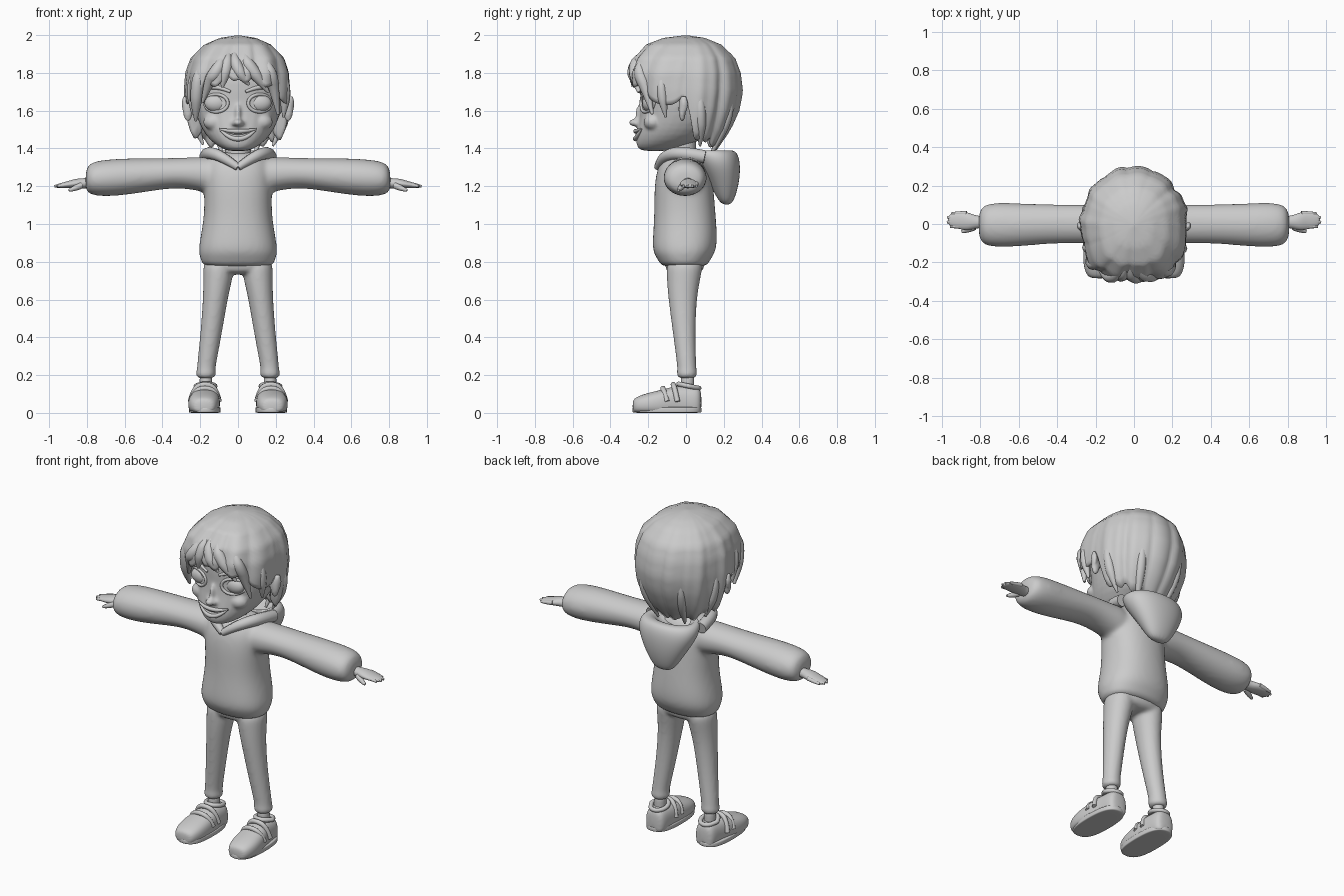
import bpy, bmesh, math
from mathutils import Vector

cube = bpy.data.objects.get("Cube")
if cube:
    bpy.data.objects.remove(cube)

grey = bpy.data.materials.new("plain grey")
grey.use_nodes = True
GREY = (0.6, 0.6, 0.6, 1)
grey.diffuse_color = GREY
grey.node_tree.nodes["Principled BSDF"].inputs["Base Color"].default_value = GREY


def link(name, mesh):
    mesh.materials.clear()
    mesh.materials.append(grey)
    mesh.shade_smooth()
    ob = bpy.data.objects.new(name, mesh)
    bpy.context.scene.collection.objects.link(ob)
    return ob


def loft(bm, axis, rings, power=2, floor=-9, n=16):
    """Skin superellipse rings (position, centre u, centre v, radius u, radius v)."""
    loops = []
    for pos, cu, cv, ru, rv in rings:
        loop = []
        for i in range(n):
            a = math.tau * i / n
            c, s = math.cos(a), math.sin(a)
            u = cu + ru * math.copysign(abs(c) ** (2 / power), c)
            v = max(floor, cv + rv * math.copysign(abs(s) ** (2 / power), s))
            co = {"X": (pos, u, v), "Y": (u, pos, v), "Z": (u, v, pos)}[axis]
            loop.append(bm.verts.new(co))
        loops.append(loop)
    skin(bm, loops)


def skin(bm, loops):
    n = len(loops[0])
    for a, b in zip(loops, loops[1:]):
        for i in range(n):
            j = (i + 1) % n
            bm.faces.new((a[i], a[j], b[j], b[i]))
    bm.faces.new(loops[0][::-1])
    bm.faces.new(loops[-1])


def finish(name, bm, mirror=False, subdiv=2, voxel=0, smooth=0):
    bmesh.ops.recalc_face_normals(bm, faces=bm.faces)
    mesh = bpy.data.meshes.new(name)
    bm.to_mesh(mesh)
    bm.free()
    ob = link(name, mesh)
    if mirror:
        m = ob.modifiers.new("mirror", "MIRROR")
        m.use_mirror_merge = False
    if subdiv:
        m = ob.modifiers.new("subdivision", "SUBSURF")
        m.levels = m.render_levels = subdiv
    if voxel:
        m = ob.modifiers.new("blend", "REMESH")
        m.mode, m.voxel_size, m.use_smooth_shade = "VOXEL", voxel, True
        m = ob.modifiers.new("soften", "SMOOTH")
        m.factor, m.iterations = 0.5, smooth
    return ob


def tube(name, points, radius, taper=(1,), cyclic=False, both=False):
    """Round smooth strand through points; both adds the mirrored twin."""
    for side, label in ((1, "left_"), (-1, "right_")) if both else ((1, ""),):
        cu = bpy.data.curves.new(label + name, "CURVE")
        cu.dimensions, cu.bevel_depth, cu.bevel_resolution = "3D", radius, 3
        cu.use_fill_caps = True
        sp = cu.splines.new("NURBS")
        sp.points.add(len(points) - 1)
        sp.order_u, sp.use_endpoint_u, sp.use_cyclic_u = 3, True, cyclic
        for i, (p, co) in enumerate(zip(sp.points, points)):
            p.co = (co[0] * side, co[1], co[2], 1)
            p.radius = taper[i % len(taper)]
        tmp = bpy.data.objects.new("strand", cu)
        link(label + name, bpy.data.meshes.new_from_object(tmp)).name = label + name
        bpy.data.objects.remove(tmp)


def ball(bm, centre, size):
    made = bmesh.ops.create_uvsphere(bm, u_segments=24, v_segments=16, radius=1)["verts"]
    bmesh.ops.scale(bm, vec=size, verts=made)
    bmesh.ops.translate(bm, vec=centre, verts=made)


def lookup(table, x):
    for a, b in zip(table, table[1:]):
        if x <= b[0]:
            k = max(0, (x - a[0]) / (b[0] - a[0]))
            k = k * k * (3 - 2 * k) if len(a) == 2 else k
            return [p + (q - p) * k for p, q in zip(a[1:], b[1:])]
    return list(table[-1][1:])


# Sweater: torso and both sleeves blended into one cloth surface
bm = bmesh.new()
loft(bm, "Z", [(.775, 0, -.01, .17, .11), (.785, 0, -.01, .195, .13), (.81, 0, -.01, .2, .14),
               (.85, 0, -.01, .215, .17), (.92, 0, -.005, .205, .175), (1.05, 0, -.005, .18, .165),
               (1.2, 0, -.012, .185, .16), (1.3, 0, -.01, .185, .145), (1.36, 0, -.005, .15, .11),
               (1.385, 0, 0, .09, .07)], 2.3)
for s in (1, -1):
    loft(bm, "X", [(s * x, y, z, ry, rz) for x, y, z, ry, rz in (
        (.08, 0, 1.25, .11, .11), (.2, 0, 1.265, .105, .092), (.32, 0, 1.272, .102, .08),
        (.45, 0, 1.262, .105, .088), (.6, -.005, 1.25, .115, .1), (.72, -.005, 1.242, .12, .1),
        (.79, -.005, 1.24, .105, .085), (.808, -.005, 1.23, .06, .05))])
finish("sweater", bm, voxel=.012, smooth=12)

# Hood hanging behind and collar around the neck
bm = bmesh.new()
loft(bm, "Z", [(1.1, 0, .215, .05, .025), (1.15, 0, .21, .09, .055), (1.23, 0, .2, .14, .085),
               (1.31, 0, .175, .185, .115), (1.365, 0, .155, .19, .125), (1.395, 0, .14, .165, .115),
               (1.385, 0, .12, .125, .075), (1.33, 0, .11, .09, .05)], 2.2)
finish("hood", bm)
tube("collar", [(0, -.15, 1.3), (.05, -.135, 1.335), (.12, -.09, 1.372), (.165, 0, 1.375), (.17, .1, 1.355)],
     .032, (.6, .8, 1, 1.1, 1.1), both=True)

# Trousers, blended at the hips
bm = bmesh.new()
loft(bm, "Z", [(.84, 0, -.01, .17, .11), (.77, 0, -.005, .185, .108), (.73, 0, -.01, .165, .085)], 2.3)
for s in (1, -1):
    loft(bm, "Z", [(z, s * x, y, rx, ry) for z, x, y, rx, ry in (
        (.82, .1, -.005, .085, .1), (.74, .103, -.01, .083, .095), (.62, .118, -.02, .067, .078),
        (.42, .142, -.01, .058, .06), (.26, .166, .003, .051, .052), (.225, .169, .005, .05, .052),
        (.205, .17, .005, .056, .058), (.18, .17, .005, .045, .047))])
finish("trousers", bm, voxel=.01, smooth=6)

# Ankles, shoes, soles and straps
bm = bmesh.new()
loft(bm, "Z", [(z, .17, .008, .034, .036) for z in (.08, .12, .16, .21)])
finish("ankles", bm, True)
bm = bmesh.new()
loft(bm, "Y", [(-.283, .182, .035, .04, .03), (-.265, .182, .04, .068, .045), (-.2, .182, .045, .086, .063),
               (-.12, .178, .05, .085, .075), (-.05, .172, .055, .075, .092), (.01, .17, .055, .068, .088),
               (.06, .17, .055, .065, .088), (.083, .17, .05, .042, .07)], 2.5, .003)
finish("shoes", bm, True)
bm = bmesh.new()
loft(bm, "Z", [(z, .176, -.1, .085 * k, .187 * k) for z, k in ((0, .96), (.002, 1), (.028, 1), (.032, .96))], 2.7)
finish("soles", bm, True)
for y, z in ((-.115, .122), (-.06, .142)):
    tube("shoe_strap", [(.1, y + .015, .06), (.115, y, z - .01), (.175, y - .01, z + .014),
                        (.235, y, z - .01), (.252, y + .015, .06)], .014, both=True)
tube("shoe_opening", [(.17 + .052 * math.cos(a), .015 + .058 * math.sin(a), .142 - .012 * math.sin(a))
                      for a in (math.tau * i / 8 for i in range(8))], .013, cyclic=True, both=True)

# Hands with fingers and thumbs
bm = bmesh.new()
loft(bm, "X", [(.77, .01, 1.218, .032, .03), (.82, .01, 1.215, .032, .027), (.86, .014, 1.215, .048, .026),
               (.9, .018, 1.208, .047, .019), (.94, .02, 1.203, .04, .014), (.968, .02, 1.2, .024, .008)])
finish("hands", bm, True)
tube("thumb", [(.83, -.015, 1.205), (.865, -.032, 1.188), (.895, -.04, 1.178)], .018, (1, .9, .4), both=True)
for y, tip in ((-.014, .955), (.01, .972), (.034, .97), (.054, .95)):
    tube("finger", [(.87, y, 1.214), (tip - .04, y + .002, 1.207), (tip, y, 1.2)], .013, (1, .9, .5), both=True)

# Neck
bm = bmesh.new()
loft(bm, "Z", [(z, 0, -.015, r, r) for z, r in ((1.28, .08), (1.34, .072), (1.4, .068), (1.48, .075))])
finish("neck", bm)

# Head with nose, cheeks, brow ridge and ears blended in
bm = bmesh.new()
loft(bm, "Z", [(1.385, 0, -.165, .045, .06), (1.4, 0, -.15, .09, .11), (1.44, 0, -.095, .15, .175),
               (1.5, 0, -.05, .195, .215), (1.57, 0, -.015, .225, .235), (1.65, 0, 0, .248, .243),
               (1.75, 0, 0, .25, .255), (1.85, 0, 0, .22, .23), (1.92, 0, 0, .13, .14)], 2.15)
ball(bm, (0, -.268, 1.537), (.026, .036, .02))
ball(bm, (0, -.24, 1.58), (.016, .03, .055))
for s in (1, -1):
    ball(bm, (s * .021, -.26, 1.532), (.016, .02, .014))
    ball(bm, (s * .125, -.175, 1.54), (.06, .05, .045))
    ball(bm, (s * .265, -.02, 1.61), (.028, .02, .07))
    ball(bm, (s * .284, -.01, 1.635), (.014, .022, .048))
head = finish("head", bm, subdiv=1, voxel=.009, smooth=4)
bpy.context.view_layer.update()
graph = bpy.context.evaluated_depsgraph_get()


def on_face(x, z, lift=0):
    hit, co, *_ = head.ray_cast(Vector((x, -1, z)), Vector((0, 1, 0)), depsgraph=graph)
    return (x, (co.y if hit else -.24) - lift, z)


# Eyes with lids, and brows
bm = bmesh.new()
ex, ez = .115, 1.64
ball(bm, on_face(ex, ez, -.018), (.062, .036, .047))
finish("eyes", bm, True, 0)
rim = [(math.cos(a), math.sin(a)) for a in (math.tau * i / 16 for i in range(16))]
tube("eyelid", [on_face(ex + .062 * c, ez + .047 * s, .002) for c, s in rim], .009, cyclic=True, both=True)
tube("brow", [on_face(x, z, .002) for x, z in ((.04, 1.7), (.09, 1.722), (.15, 1.725), (.195, 1.7))],
     .012, (.6, 1, 1, .5), both=True)

# Smiling mouth: lips around two rows of teeth
smile = [i / 5 for i in range(-5, 6)]
for name, mid, curve, lift, r in (("upper_lip", 1.491, .012, .008, .011), ("lower_lip", 1.45, .053, .006, .012)):
    tube(name, [on_face(.098 * k, mid + curve * k * k, lift) for k in smile], r,
         [1.1 - .7 * k * k for k in smile])
for name, mid, curve in (("upper_teeth", 1.48, .018), ("lower_teeth", 1.463, .035)):
    tube(name, [on_face(.085 * k, mid + curve * k * k, -.001) for k in smile], .009, [1 - .6 * k * k for k in smile])

# Hair: ridged cap whose hem rises over the face and falls at the nape
SHAPE = [(1.39, .2, .2, .16), (1.5, .25, .24, .235), (1.6, .272, .26, .28), (1.7, .278, .283, .3),
         (1.8, .272, .295, .288), (1.88, .245, .268, .258), (1.95, .175, .21, .185),
         (1.985, .095, .12, .1), (2, 0, 0, 0)]
HEM = [(0, 1.77), (30, 1.75), (52, 1.67), (72, 1.63), (88, 1.66), (102, 1.47), (130, 1.43), (180, 1.4)]


def hair_point(a, t, shrink=1, lift=0):
    wave = abs(math.sin(5.5 * a + 1.2 * t + .8 * math.sin(2 * a)))
    fine = math.sin(17 * a + 4 * t + 2 * math.sin(3 * a))
    hem = lookup(HEM, abs(math.degrees(a)))[0] - .035 * (wave - .5) - .01 * fine
    z = 2 - (2 - hem) * t ** 1.8
    w, front, back = lookup(SHAPE, z)
    s, c = abs(math.sin(a)), math.cos(a)
    p = 2 + max(0, c) * .9
    d = front if c > 0 else back
    r = 1 / ((s / max(w, .001)) ** p + (abs(c) / max(d, .001)) ** p) ** (1 / p)
    r *= shrink * (1 + min(t, .8) * (.075 * (wave - .55) + .016 * fine))
    return (r * math.sin(a), -r * c, z + lift)


bm = bmesh.new()
N = 144
turns = [math.tau * i / N - math.pi for i in range(N)]
rows = [[hair_point(a, t / 24) for a in turns] for t in range(1, 25)]
rows.append([hair_point(a, 1, .94, .004) for a in turns])
rows.append([hair_point(a, 1, .84, .04) for a in turns])
rows.append([hair_point(a, .7, .7) for a in turns])
skin(bm, [[bm.verts.new(co) for co in row] for row in rows])
finish("hair_cap", bm, subdiv=0)

# Loose locks over the brow, temples and nape: (start angle, end angle, start, end, thickness)
for a, b, t0, t1, r in ((-18, -42, .6, 1.12, .036), (-12, -17, .6, 1.08, .034), (-5, 12, .6, 1.06, .034),
                        (8, 33, .6, 1.08, .036), (32, 50, .65, 1.12, .036), (-44, -56, .65, 1.15, .036),
                        (62, 66, .7, 1.1, .028), (-62, -66, .7, 1.1, .028), (106, 112, .7, 1.04, .03),
                        (-106, -112, .7, 1.04, .03), (150, 146, .7, 1.04, .03), (-152, -147, .7, 1.04, .03)):
    path = [hair_point(math.radians(a + (b - a) * k * k), t0 + (t1 - t0) * k, .93 + .03 * k)
            for k in (0, .25, .5, .75, 1)]
    tube("hair_lock", path, r, (.3, .85, 1, .85, .2))
